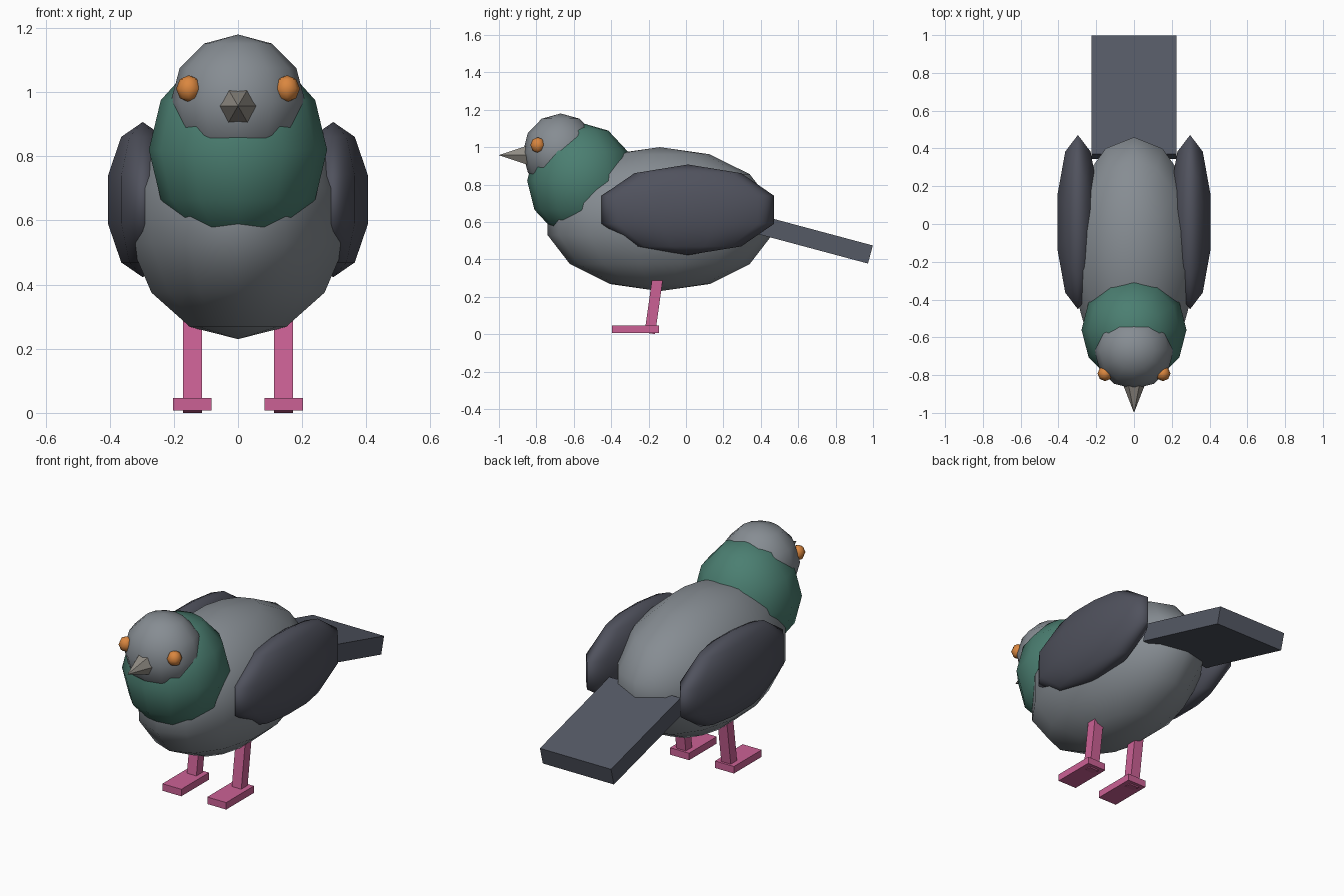
import bpy
import math

cube = bpy.data.objects.get("Cube")
if cube:
    bpy.data.objects.remove(cube, do_unlink=True)


def material(name, r, g, b):
    mat = bpy.data.materials.new(name)
    mat.use_nodes = True
    mat.diffuse_color = (r, g, b, 1)
    for node in mat.node_tree.nodes:
        if node.type == "BSDF_PRINCIPLED":
            node.inputs["Base Color"].default_value = (r, g, b, 1)
            node.inputs["Roughness"].default_value = 0.8
    return mat


grey = material("body grey", 0.24, 0.265, 0.29)
slate = material("wing slate", 0.08, 0.084, 0.11)
tail_slate = material("tail slate", 0.09, 0.1, 0.13)
green = material("neck green", 0.07, 0.21, 0.165)
orange = material("eye orange", 0.7, 0.24, 0.05)
pink = material("leg pink", 0.6, 0.12, 0.3)
horn = material("beak horn", 0.28, 0.26, 0.23)


def finish(name, mat, smooth=False):
    obj = bpy.context.object
    obj.name = name
    obj.data.materials.append(mat)
    for poly in obj.data.polygons:
        poly.use_smooth = smooth
    return obj


def ellipsoid(name, mat, centre, radii, segments):
    # Half as many rings as segments keeps the facets even
    bpy.ops.mesh.primitive_uv_sphere_add(
        segments=segments, ring_count=segments // 2, radius=1, location=centre)
    bpy.context.object.scale = radii
    return finish(name, mat, smooth=True)


def box(name, mat, centre, size, tilt=0):
    bpy.ops.mesh.primitive_cube_add(
        size=1, location=centre, rotation=(math.radians(tilt), 0, 0))
    bpy.context.object.scale = size
    return finish(name, mat)


# Body, neck and head
ellipsoid("body", grey, (0, -0.14, 0.615), (0.354, 0.615, 0.385), 14)
ellipsoid("neck", green, (0, -0.56, 0.82), (0.278, 0.289, 0.31), 12)
ellipsoid("head", grey, (0, -0.67, 0.97), (0.21, 0.203, 0.21), 12)

# Beak: six-sided cone pointing forward
bpy.ops.mesh.primitive_cone_add(
    vertices=6, radius1=0.07, radius2=0, depth=0.18,
    location=(0, -0.91, 0.957), rotation=(math.pi / 2, 0, 0))
beak = finish("beak", horn)
# Turn the hexagon so that two corners lie to the sides
beak.rotation_euler = (math.pi / 2, math.radians(30), 0)

# Tail slab sloping down to the back
box("tail", tail_slate, (0, 0.672, 0.51), (0.45, 0.65, 0.1), -15)

# Paired parts
for side, label in ((1, "left"), (-1, "right")):
    ellipsoid(label + "_wing", slate, (side * 0.297, 0.01, 0.665),
              (0.12, 0.485, 0.242), 10)
    ellipsoid(label + "_eye", orange, (side * 0.153, -0.792, 1.011),
              (0.04, 0.04, 0.042), 8)
    box(label + "_leg", pink, (side * 0.142, -0.17, 0.17),
        (0.06, 0.057, 0.335), -8)
    box(label + "_foot", pink, (side * 0.142, -0.27, 0.027),
        (0.12, 0.25, 0.04))
